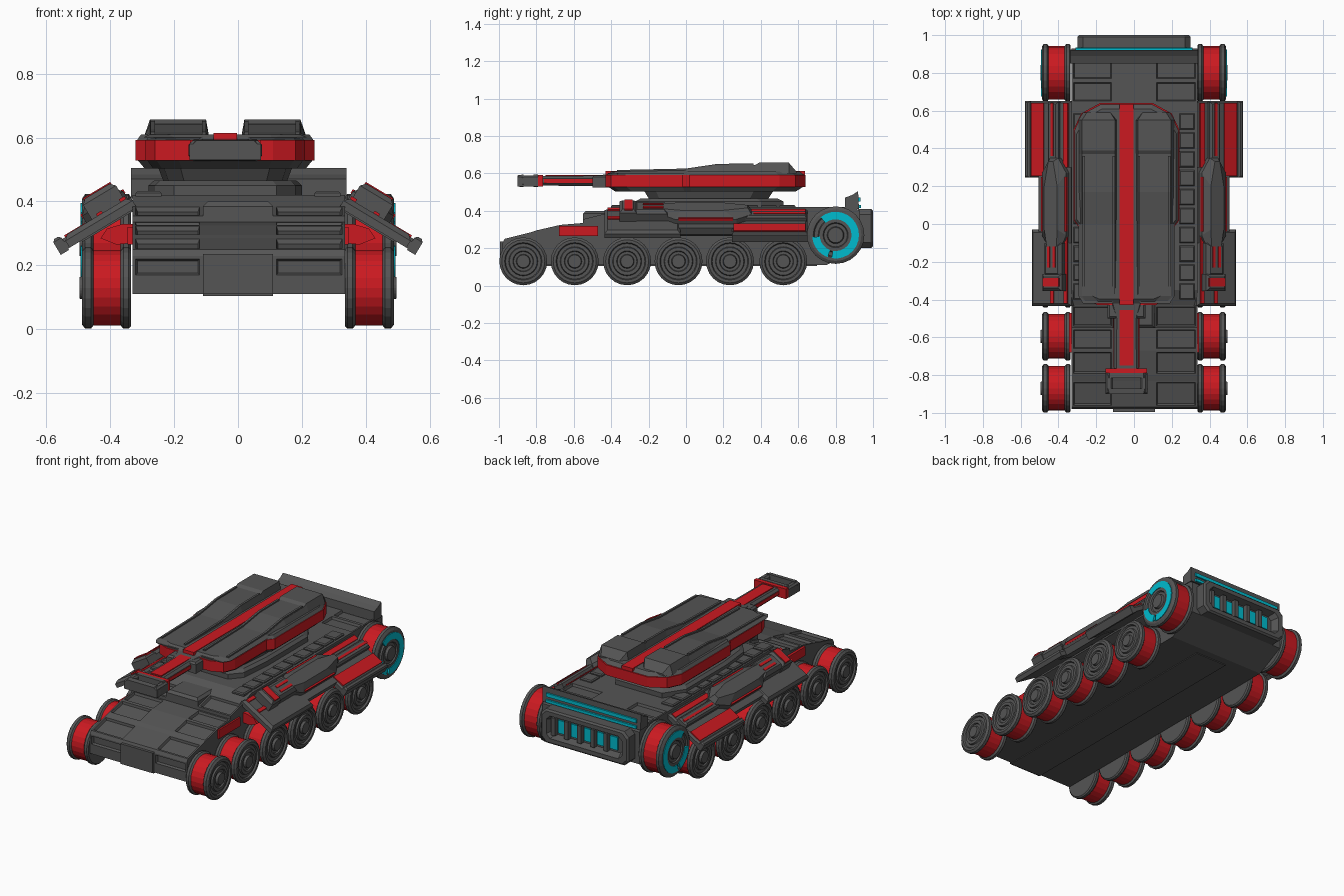
import bpy, bmesh
from math import sin, cos, radians, pi
from mathutils import Matrix, Vector

if "Cube" in bpy.data.objects:
    bpy.data.objects.remove(bpy.data.objects["Cube"])

def mat(name, col):
    m = bpy.data.materials.new(name)
    m.diffuse_color = col
    m.use_nodes = True
    m.node_tree.nodes["Principled BSDF"].inputs["Base Color"].default_value = m.diffuse_color
    return m

RED = mat("red_paint", (0.6, 0.01, 0.015, 1))
CYAN = mat("cyan_glow", (0.0, 0.5, 0.62, 1))
GREY = mat("grey_armour", (0.09, 0.09, 0.09, 1))
I = Matrix.Identity(4)
MIRROR = Matrix.Scale(-1, 4, (1, 0, 0))
SIDES = (("right", I), ("left", MIRROR))
TC = -0.04  # turret centre line

def finish(bm, name, m):
    bmesh.ops.recalc_face_normals(bm, faces=bm.faces)
    me = bpy.data.meshes.new(name)
    bm.to_mesh(me)
    bm.free()
    me.materials.append(m)
    ob = bpy.data.objects.new(name, me)
    bpy.context.collection.objects.link(ob)
    return ob

def loft(name, rings, m=GREY, M=I):
    """Skin equal-length rings of points and cap both ends."""
    bm = bmesh.new()
    vs = [[bm.verts.new(M @ Vector(p)) for p in r] for r in rings]
    n = len(rings[0])
    for a, b in zip(vs, vs[1:]):
        for i in range(n):
            bm.faces.new((a[i], a[(i + 1) % n], b[(i + 1) % n], b[i]))
    bm.faces.new(vs[0])
    bm.faces.new(vs[-1])
    return finish(bm, name, m)

def box(name, x, y, z, m=GREY, M=I, t=0.0):
    """Box from ranges; t tapers the top inward."""
    def rect(h, d):
        return [(x[0] + d, y[0] + d, h), (x[1] - d, y[0] + d, h), (x[1] - d, y[1] - d, h), (x[0] + d, y[1] - d, h)]
    rings = [rect(z[0], 0), rect(z[1], 0)] if t == 0 else [rect(z[0], 0), rect(z[1] - min(t, (z[1] - z[0]) * .6), 0), rect(z[1], t)]
    return loft(name, rings, m, M)

def slab(name, layers, m=GREY, M=I):
    """Stack (outline, z) layers."""
    return loft(name, [[(px, py, z) for px, py in o] for o, z in layers], m, M)

def turret_outline(half, k=1.0):
    pts = [(h * k, (y - 0.1) * k + 0.1) for h, y in half]
    return [(TC + h, y) for h, y in pts] + [(TC - h, y) for h, y in reversed(pts)]

# Hull: side profile with recessed panels on the outer columns
prof = [(-.98, .11, 0), (-.98, .16, 1), (-.98, .23, 0), (-.97, .25, 1), (-.83, .285, 0), (-.8, .295, 1),
        (-.67, .325, 1), (-.55, .335, 0), (-.55, .355, 1), (-.43, .385, 0), (-.35, .42, 0), (.64, .42, 1),
        (.76, .42, 1), (.89, .42, 0), (.93, .4, 0), (.93, .2, 0), (.75, .11, 0)]
cols = [-.33, -.11, .11, .335]
bm = bmesh.new()
grid = [[bm.verts.new((x, y, z)) for y, z, f in prof] for x in cols]
panels = []
for c in range(3):
    for i in range(len(prof)):
        j = (i + 1) % len(prof)
        f = bm.faces.new((grid[c][i], grid[c][j], grid[c + 1][j], grid[c + 1][i]))
        if prof[i][2] and c != 1:
            panels.append(f)
bm.faces.new(grid[0])
bm.faces.new(grid[-1])
bmesh.ops.recalc_face_normals(bm, faces=bm.faces)
bmesh.ops.inset_individual(bm, faces=panels, thickness=.014, depth=0)
bmesh.ops.inset_individual(bm, faces=panels, thickness=.008, depth=-.014)
finish(bm, "hull", GREY)
box("belly_plate", (-.11, .11), (-.985, .7), (.105, .12))
box("nose_plate", (-.11, .11), (-.995, -.97), (.11, .235))
box("glacis_step", (-.11, .11), (-.55, -.36), (.33, .4), t=.015)
for name, M in SIDES:
    for i in range(10):
        box(f"{name}_deck_tile", (.24, .32), (-.4 + i * .1, -.315 + i * .1), (.415, .432), M=M, t=.006)
    box(f"{name}_side_red_panel", (.33, .345), (-.68, -.47), (.265, .32), RED, M)

# Rear fin with glowing strip
fin = [(.85, .41), (.85, .47), (.89, .485), (.92, .505), (.925, .41)]
loft("rear_fin", [[(x, y, z) for y, z in fin] for x in (-.335, .34)])
box("fin_glow", (-.31, .31), (.92, .932), (.45, .472), CYAN)
box("lower_fin_glow", (-.31, .31), (.92, .935), (.415, .432), CYAN)

# Rear engine box: chamfered frame, recess and glowing vents
def frame(w, z0, z1, c, y):
    return [(-w, y, z0 + c), (-w + c, y, z0), (w - c, y, z0), (w, y, z0 + c),
            (w, y, z1 - c), (w - c, y, z1), (-w + c, y, z1), (-w, y, z1 - c)]
loft("engine_frame", [frame(.3, .2, .41, .03, .92), frame(.3, .2, .41, .03, .99), frame(.29, .21, .4, .03, 1),
                      frame(.26, .235, .375, .025, 1), frame(.24, .25, .36, .02, .955)])
for i in range(5):
    x = (i - 2) * .09
    box("engine_vent_glow", (x - .025, x + .025), (.95, .965), (.265, .345), CYAN)
    box("engine_vent_rib", (x + .032, x + .058), (.95, .985), (.25, .36))

# Wheels: lathed rims around a red drum
N = 24
def lathe(name, pr, y, z, k, m, M):
    loft(name, [[(x, y + k * r * cos(2 * pi * i / N), z + k * r * sin(2 * pi * i / N)) for i in range(N)]
                for x, r in pr], m, M)
INNER = [(.335, .1), (.335, .12), (.342, .128), (.358, .128), (.37, .115)]
OUTER = [(.45, .115), (.46, .128), (.478, .128), (.488, .115), (.488, .1), (.478, .095), (.478, .078),
         (.488, .074), (.488, .056), (.48, .052), (.48, .038), (.495, .034), (.495, .012)]
wheels = [(y, .13, 1) for y in (-.87, -.595, -.315, -.04, .235, .52)] + [(.80, .27, 1.2)]
for name, M in SIDES:
    for y, z, k in wheels:
        lathe(f"{name}_wheel_inner_rim", INNER, y, z, k, GREY, M)
        lathe(f"{name}_wheel_drum", [(.365, .118), (.455, .118)], y, z, k, RED, M)
        lathe(f"{name}_wheel_outer_rim", OUTER, y, z, k, GREY, M)
    for a0, a1 in ((-100, 130), (185, 250)):
        arc = [radians(a0 + (a1 - a0) * i / 16) for i in range(17)]
        loft(f"{name}_wheel_glow", [[(x, .8 + r * cos(a), .27 + r * sin(a)) for x, r in
             ((.475, .085), (.492, .085), (.492, .125), (.475, .125))] for a in arc], CYAN, M)

# Side wings and pods, built flat in a frame tilted down outwards (x = outward, z = normal)
TILT = Matrix.Translation((.34, 0, .42)) @ Matrix.Rotation(radians(31), 4, 'Y')
core = [(.33, .27), (.38, .265), (.43, .285), (.41, .315), (.36, .33), (.33, .33)]
for name, S in SIDES:
    M = S @ TILT
    loft(f"{name}_fender_core", [[(x, y, z) for x, z in core] for y in (-.41, .64)], GREY, S)
    loft(f"{name}_fender_red_end", [[(x, y, z) for x, z in core] for y in (-.43, -.41)], RED, S)
    box(f"{name}_mid_wing", (0, .2), (-.1, .3), (-.05, -.01), M=M)
    box(f"{name}_front_wing", (0, .245), (-.435, -.03), (-.045, -.005), M=M, t=.015)
    box(f"{name}_front_wing_stripe", (.015, .035), (-.42, -.07), (-.01, .005), RED, M)
    box(f"{name}_front_wing_outer_stripe", (.1, .12), (-.42, -.33), (-.01, .003), RED, M)
    box(f"{name}_rear_wing", (0, .275), (.245, .65), (-.045, -.01), M=M, t=.01)
    box(f"{name}_rear_wing_edge", (.25, .28), (.245, .65), (-.05, .003), M=M, t=.008)
    box(f"{name}_rear_wing_stripe", (.165, .24), (.255, .64), (-.015, -.003), RED, M)
    box(f"{name}_rear_wing_inner_stripe", (.015, .045), (.3, .64), (-.015, -.003), RED, M)
    box(f"{name}_rear_rail", (.065, .13), (.28, .645), (-.015, .02), M=M, t=.01)
    box(f"{name}_rear_rail_stripe", (.09, .105), (.36, .64), (.015, .024), RED, M)
    # Pod: broad tapered body, neck with stripes, muzzle block
    o = [(.04, -.12), (.12, -.12), (.16, -.06), (.16, .27), (.11, .35), (.06, .35), (.01, .27), (.01, -.06)]
    top = [(.05, -.12), (.11, -.12), (.125, -.03), (.125, .2), (.1, .33), (.07, .33), (.045, .2), (.045, -.03)]
    slab(f"{name}_pod_body", [(o, -.015), (o, .02), (top, .055)], GREY, M)
    for x in (.007, .15):
        box(f"{name}_pod_side_stripe", (x, x + .013), (-.04, .25), (.012, .026), RED, M)
    box(f"{name}_pod_neck", (.025, .135), (-.28, -.1), (-.01, .055), M=M, t=.018)
    for x in (.055, .09):
        box(f"{name}_pod_neck_stripe", (x, x + .015), (-.23, -.12), (.05, .06), RED, M)
    box(f"{name}_pod_muzzle", (.02, .14), (-.355, -.265), (-.005, .062), M=M, t=.015)
    box(f"{name}_pod_muzzle_band", (.03, .13), (-.33, -.285), (.055, .066), RED, M)

# Turret base tiers
half = [(.15, -.43), (.22, -.40), (.25, -.33), (.25, -.02), (.28, .02), (.28, .5), (.24, .585), (.14, .64)]
base = [(.16, -.27), (.22, -.2), (.24, 0), (.24, .4), (.16, .52)]
slab("turret_base_lower", [(turret_outline(base), .41), (turret_outline(base), .45), (turret_outline(base, .93), .465)])
slab("turret_base_upper", [(turret_outline(base, .8), .46), (turret_outline(base, .88), .51)])

# Turret body: grey skirt, red band, sloped roof
slab("turret_skirt", [(turret_outline(half, .9), .503), (turret_outline(half, .98), .53)])
slab("turret_red_band", [(turret_outline(half), .528), (turret_outline(half), .592)], RED)
slab("turret_roof", [(turret_outline(half, .99), .59), (turret_outline(half, .94), .61)])
box("turret_roof_stripe", (TC - .037, TC + .037), (-.43, .635), (.59, .614), RED)

# Roof armour: profile along the length, mirrored about the turret centre line
roof = [(-.42, .595), (-.38, .61), (0, .617), (.17, .643), (.37, .645), (.39, .657), (.55, .657), (.59, .61)]
PT = Matrix.Translation((TC, 0, 0))
for name, S in SIDES:
    M = PT @ S
    loft(f"{name}_roof_plate", [[(.05 + d, y, .6), (.06 + d, y, z), (.235 - d, y, z), (.255 - d, y, .6)]
         for (y, z), d in zip(roof, (.025, 0, 0, 0, 0, 0, 0, .025))], GREY, M)
    raised = [(-.37, .618), (0, .626), (.17, .651), (.36, .653)]
    for x in (.06, .22):
        loft(f"{name}_roof_rim", [[(x, y, z - .02), (x, y, z), (x + .013, y, z), (x + .013, y, z - .02)]
             for y, z in raised], GREY, M)
    box(f"{name}_mantlet", (.045, .1), (-.5, -.4), (.525, .59), M=M, t=.01)

# Gun barrel and open muzzle brake
def barrel_ring(w, h, y):
    c = h * .5
    return [(TC - w, y, .56 - h + c), (TC - w + c, y, .56 - h), (TC + w - c, y, .56 - h), (TC + w, y, .56 - h + c),
            (TC + w, y, .56 + h - c), (TC + w - c, y, .56 + h), (TC - w + c, y, .56 + h), (TC - w, y, .56 + h - c)]
loft("gun_barrel", [barrel_ring(.09, .035, -.42), barrel_ring(.065, .028, -.5), barrel_ring(.065, .025, -.77)])
box("barrel_stripe", (TC - .037, TC + .037), (-.75, -.42), (.575, .592), RED)
for name, S in SIDES:
    box(f"{name}_barrel_side_stripe", (.055, .068), (-.76, -.45), (.55, .57), RED, PT @ S)
    box(f"{name}_muzzle_prong", (.072, .112), (-.9, -.79), (.53, .59), M=PT @ S, t=.01)
box("muzzle_red_band", (TC - .11, TC + .11), (-.79, -.765), (.53, .592), RED)
loft("muzzle_collar", [barrel_ring(.108, .034, -.79), barrel_ring(.108, .034, -.815)])
loft("muzzle_tip", [barrel_ring(.115, .034, -.87), barrel_ring(.105, .03, -.9)])
